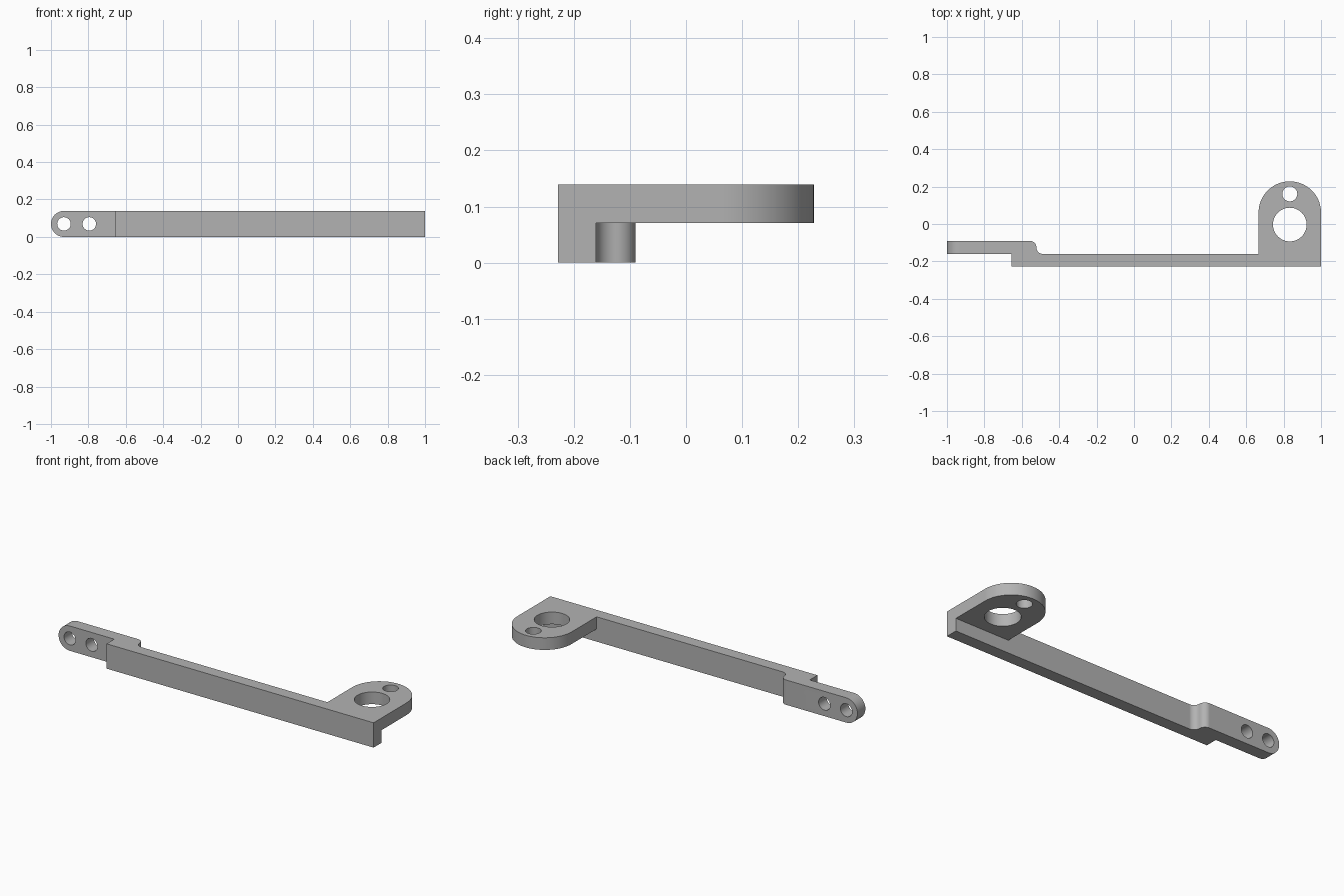
import bpy, bmesh
from math import pi, sin, cos, radians
from mathutils import Vector

cube = bpy.data.objects.get("Cube")
if cube:
    bpy.data.objects.remove(cube, do_unlink=True)

# Main dimensions
HEIGHT = 0.139
FRONT, ARM_BACK, TAB_BACK, BACK = -0.228, -0.16, -0.09, 0.228
LUG_X, LUG_R = 0.833, 0.167
LUG_UNDER = 0.071
END_R = HEIGHT / 2
END_X = -1 + END_R

metal = bpy.data.materials.new("plain grey")
metal.use_nodes = True
grey = (0.45, 0.45, 0.45, 1)
metal.diffuse_color = grey
metal.node_tree.nodes["Principled BSDF"].inputs["Base Color"].default_value = grey


def arc(cx, cy, r, start, end, steps=24):
    """Points along an arc, angles in degrees."""
    angles = [radians(start + (end - start) * i / steps) for i in range(steps + 1)]
    return [(cx + r * cos(a), cy + r * sin(a)) for a in angles]


def prism(name, outline, low, high, axis="z"):
    """Extrude an outline along z (drawn in x, y) or along y (drawn in x, z)."""
    place = (lambda u, v: (u, v, low)) if axis == "z" else (lambda u, v: (u, low, v))
    shift = Vector((0, 0, high - low)) if axis == "z" else Vector((0, high - low, 0))
    bm = bmesh.new()
    face = bm.faces.new([bm.verts.new(place(u, v)) for u, v in outline])
    grown = bmesh.ops.extrude_face_region(bm, geom=[face], use_keep_orig=True)
    moved = [g for g in grown["geom"] if isinstance(g, bmesh.types.BMVert)]
    bmesh.ops.translate(bm, verts=moved, vec=shift)
    bmesh.ops.recalc_face_normals(bm, faces=bm.faces)
    mesh = bpy.data.meshes.new(name)
    bm.to_mesh(mesh)
    bm.free()
    obj = bpy.data.objects.new(name, mesh)
    bpy.context.collection.objects.link(obj)
    mesh.materials.append(metal)
    return obj


def cut(target, cutter):
    """Subtract a cutter from the target and discard it."""
    cutter.hide_render = True
    mod = target.modifiers.new("cut", "BOOLEAN")
    mod.operation = "DIFFERENCE"
    mod.solver = "EXACT"
    mod.object = cutter
    bpy.ops.object.modifier_apply(modifier=mod.name)
    bpy.data.objects.remove(cutter, do_unlink=True)


# Plan of the whole bracket: arm, rounded lug, and offset tab with S-shaped step
step_r = (TAB_BACK - ARM_BACK) / 2
step_x = -0.522
step_y = ARM_BACK + step_r
plan = [(-0.655, FRONT), (1, FRONT)]
plan += arc(LUG_X, BACK - LUG_R, LUG_R, 0, 180, 36)
plan += [(LUG_X - LUG_R, ARM_BACK)]
plan += arc(step_x + step_r, step_y, step_r, 270, 180, 12)
plan += arc(step_x - step_r, step_y, step_r, 0, 90, 12)[1:]
plan += [(-1, TAB_BACK), (-1, ARM_BACK), (-0.655, ARM_BACK)]
bracket = prism("bracket_arm", plan, 0, HEIGHT)
bpy.ops.object.select_all(action="DESELECT")
bracket.select_set(True)
bpy.context.view_layer.objects.active = bracket

# Thin the lug from below
relief = [(0.65, ARM_BACK), (1.1, ARM_BACK), (1.1, 0.4), (0.65, 0.4)]
cut(bracket, prism("lug_relief", relief, -0.1, LUG_UNDER))

# Round the free end of the tab
nose = [(END_X, HEIGHT + 0.1), (-1.1, HEIGHT + 0.1), (-1.1, -0.1), (END_X, -0.1)]
nose += arc(END_X, END_R, END_R, 270, 90)
cut(bracket, prism("end_rounding", nose, -0.3, 0.1, "y"))

# Two cross holes in the tab
for x in (END_X, -0.795):
    cut(bracket, prism("tab_hole", arc(x, END_R, 0.036, 0, 360, 32)[:-1], -0.3, 0.1, "y"))

# Large and small vertical holes in the lug
for y, r in ((-0.003, 0.09), (0.161, 0.04)):
    cut(bracket, prism("lug_hole", arc(LUG_X, y, r, 0, 360, 48)[:-1], -0.1, 0.3))

# Smooth curves, crisp edges, flat large faces
bpy.ops.object.shade_smooth_by_angle(angle=radians(30))
weighted = bracket.modifiers.new("flat faces", "WEIGHTED_NORMAL")
weighted.keep_sharp = True
